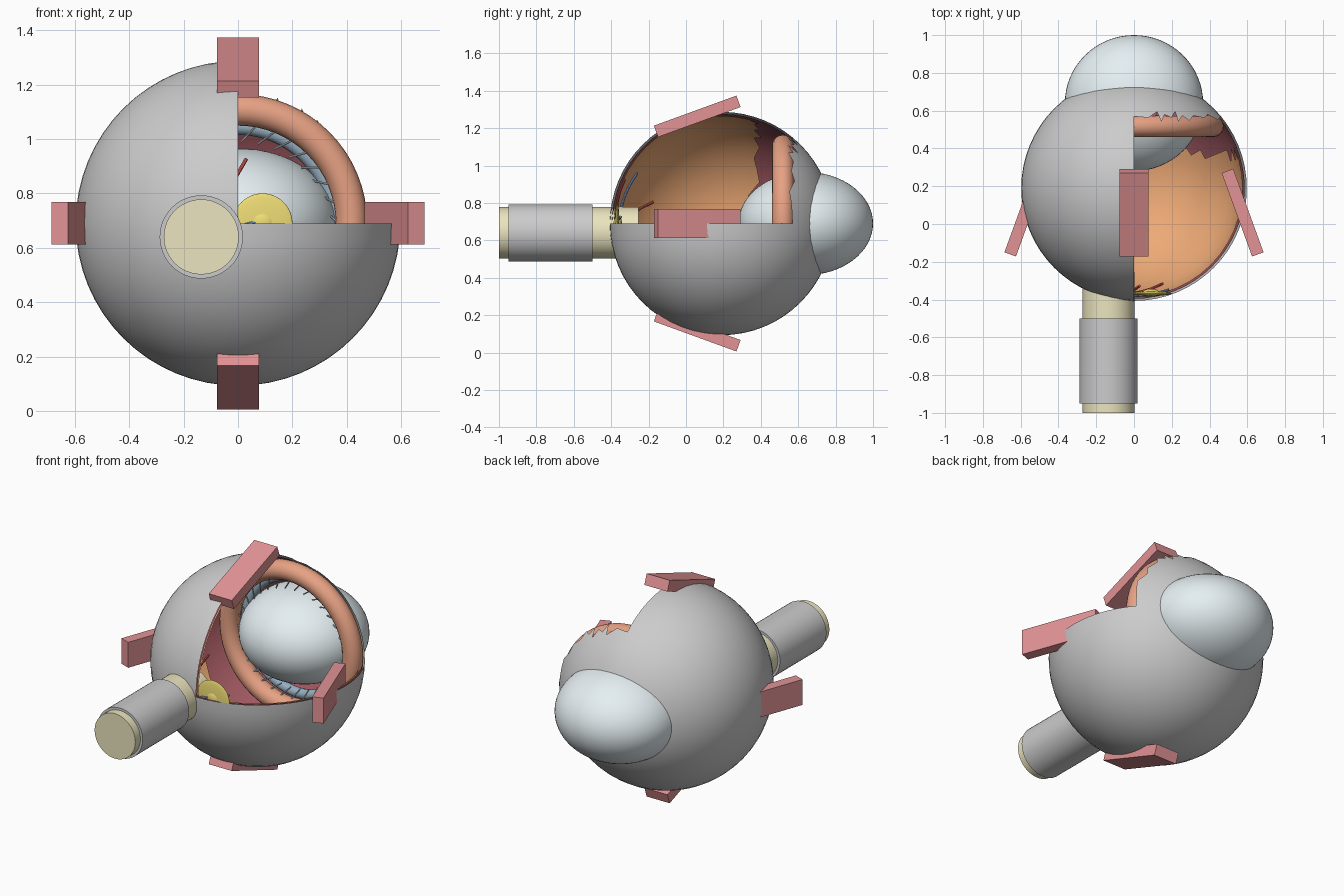
import bpy, bmesh
from math import radians, sin, cos, pi, sqrt
from mathutils import Vector

if "Cube" in bpy.data.objects:
    bpy.data.objects.remove(bpy.data.objects["Cube"])

C = Vector((0, 0.19, 0.69))   # eyeball centre


def mat(name, rgb):
    m = bpy.data.materials.new(name)
    m.diffuse_color = (*rgb, 1)
    m.use_nodes = True
    m.node_tree.nodes["Principled BSDF"].inputs["Base Color"].default_value = m.diffuse_color
    return m


PALE = mat("pale_blue", (0.78, 0.86, 0.89))
MAROON = mat("maroon", (0.36, 0.10, 0.12))
ORANGE = mat("orange", (0.85, 0.40, 0.18))
RING = mat("ring_orange", (0.80, 0.36, 0.23))
MUSCLE = mat("muscle_red", (0.76, 0.29, 0.30))
CREAM = mat("cream", (0.83, 0.78, 0.52))
GOLD = mat("gold", (0.86, 0.72, 0.18))
STEEL = mat("steel_blue", (0.30, 0.42, 0.52))
SILVER = mat("silver", (0.66, 0.72, 0.76))
RED = mat("artery_red", (0.80, 0.12, 0.10))
BLUE = mat("vein_blue", (0.18, 0.35, 0.65))
SHEATH = mat("sheath_grey", (0.80, 0.79, 0.82))


def finish(name, material=None):
    o = bpy.context.object
    o.name = name
    if material:
        o.data.materials.append(material)
    bpy.ops.object.shade_smooth_by_angle(angle=radians(35))
    return o


# spherical layers with the upper right-hand quarter opened
def shell(name, r, segs, y_cut, y_end=9, material=None):
    bpy.ops.mesh.primitive_uv_sphere_add(segments=segs, ring_count=segs // 2, radius=r, location=C)
    o = finish(name, material)
    bm = bmesh.new()
    bm.from_mesh(o.data)
    bmesh.ops.triangulate(bm, faces=bm.faces[:])
    gone = []
    for f in bm.faces:
        p = f.calc_center_median() + C
        if (p.x > 0 and p.z > C.z and p.y < y_cut) or p.y > y_end:
            gone.append(f)
    bmesh.ops.delete(bm, geom=gone, context='FACES')
    bm.to_mesh(o.data)
    bm.free()


shell("sclera", 0.597, 64, 0.57)
shell("choroid", 0.586, 64, 0.57, material=MAROON)
shell("retina", 0.576, 48, 0.37, 0.37, ORANGE)


def ellipsoid(name, loc, scale, material):
    bpy.ops.mesh.primitive_uv_sphere_add(segments=64, ring_count=32, radius=1, location=loc)
    bpy.context.object.scale = scale
    return finish(name, material)


def cylinder_y(name, x, z, r, y0, y1, material):
    bpy.ops.mesh.primitive_cylinder_add(vertices=48, radius=r, depth=y1 - y0,
                                        location=(x, (y0 + y1) / 2, z), rotation=(pi / 2, 0, 0))
    return finish(name, material)


def rod(name, a, b, r, material):
    a, b = Vector(a), Vector(b)
    d = b - a
    bpy.ops.mesh.primitive_cylinder_add(vertices=8, radius=r, depth=d.length, location=(a + b) / 2,
                                        rotation=d.to_track_quat('Z', 'Y').to_euler())
    return finish(name, material)


# cornea and lens body
ellipsoid("cornea_lens", (0, 0.64, 0.69), (0.366, 0.36, 0.276), PALE)

# ciliary ring and iris ring
bpy.ops.mesh.primitive_torus_add(major_segments=64, minor_segments=20, major_radius=0.417,
                                 minor_radius=0.058, location=(0, 0.518, 0.69), rotation=(pi / 2, 0, 0))
finish("ciliary_ring", RING)
bpy.ops.mesh.primitive_torus_add(major_segments=64, minor_segments=12, major_radius=0.355,
                                 minor_radius=0.03, location=(0, 0.59, 0.69), rotation=(pi / 2, 0, 0))
finish("iris_ring", STEEL)

# suspensory fibres between lens and ciliary ring
for i in range(32):
    t = 2 * pi * i / 32
    u = t + 0.16
    rod("lens_fibre", (0.32 * cos(u), 0.53, 0.69 + 0.30 * sin(u)),
        (0.37 * cos(t), 0.51, 0.69 + 0.37 * sin(t)), 0.004, SILVER)

# optic nerve and sheath
cylinder_y("optic_nerve", -0.135, 0.64, 0.138, -1.0, -0.255, CREAM)
cylinder_y("nerve_sheath", -0.135, 0.64, 0.153, -0.95, -0.5, SHEATH)

# macula
ellipsoid("macula", (0.09, -0.368, 0.69), (0.11, 0.012, 0.11), GOLD)
ellipsoid("fovea", (0.09, -0.365, 0.69), (0.045, 0.022, 0.045), GOLD)


# retinal vessels fanning out from the nerve
def wall(r, a):
    x, z = -0.135 + r * cos(a), 0.64 + r * sin(a)
    return (x, C.y - sqrt(0.57 ** 2 - x * x - (z - C.z) ** 2), z)


for i in range(8):
    a = radians(60 + 45 * i)
    for k in range(3):
        rod("vessel", wall(0.13 + 0.067 * k, a), wall(0.197 + 0.067 * k, a), 0.007,
            BLUE if i % 2 else RED)

# four straight muscles
L, W, T, S = 0.47, 0.156, 0.065, 20
for name, loc, dims, rot in (
        ("upper_muscle", (0, 0.06, 0.69 + 0.573), (W, L, T), (radians(S), 0, 0)),
        ("lower_muscle", (0, 0.06, 0.69 - 0.573), (W, L, T), (radians(-S), 0, 0)),
        ("right_muscle", (0.575, 0.06, 0.69), (T, L, W), (0, 0, radians(S))),
        ("left_muscle", (-0.575, 0.06, 0.69), (T, L, W), (0, 0, radians(-S)))):
    bpy.ops.mesh.primitive_cube_add(size=1, location=loc, rotation=rot)
    bpy.context.object.scale = dims
    finish(name, MUSCLE)
